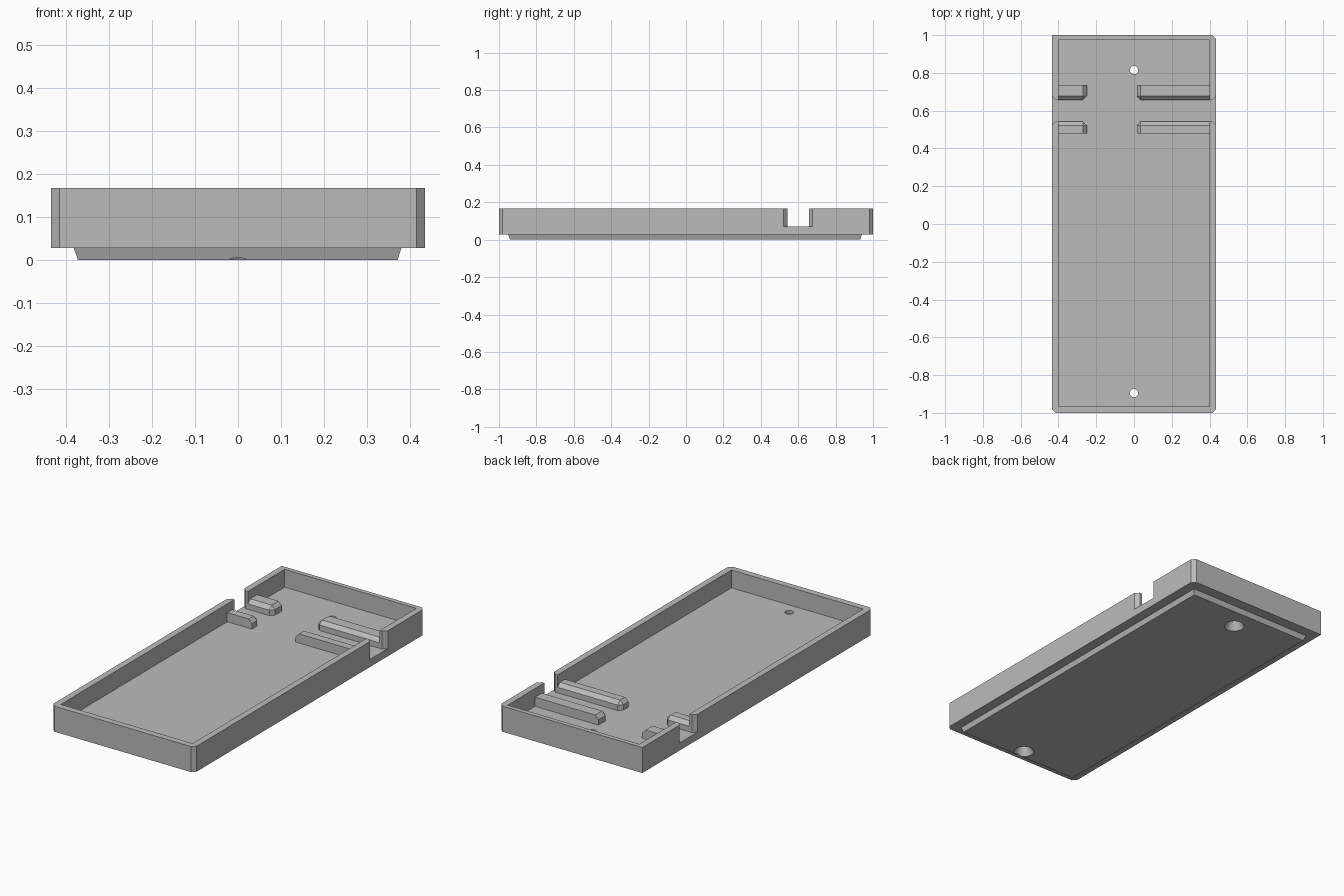
import bpy, bmesh
from math import cos, sin, tau

cube = bpy.data.objects.get("Cube")
if cube:
    bpy.data.objects.remove(cube, do_unlink=True)

# One plain grey for everything
grey = bpy.data.materials.new("plain grey")
grey.use_nodes = True
colour = (0.5, 0.5, 0.5, 1)
grey.diffuse_color = colour
grey.node_tree.nodes["Principled BSDF"].inputs["Base Color"].default_value = colour


def loft(name, sections):
    """Closed solid through matching (outline, height) sections."""
    bm = bmesh.new()
    rings = [[bm.verts.new((x, y, z)) for x, y in outline] for outline, z in sections]
    bm.faces.new(rings[0])
    bm.faces.new(rings[-1])
    n = len(rings[0])
    for low, high in zip(rings, rings[1:]):
        for i in range(n):
            j = (i + 1) % n
            bm.faces.new((low[i], low[j], high[j], high[i]))
    bmesh.ops.remove_doubles(bm, verts=bm.verts, dist=0.0001)
    bmesh.ops.recalc_face_normals(bm, faces=bm.faces)
    mesh = bpy.data.meshes.new(name)
    bm.to_mesh(mesh)
    bm.free()
    mesh.materials.append(grey)
    obj = bpy.data.objects.new(name, mesh)
    bpy.context.collection.objects.link(obj)
    return obj


def rect(x0, x1, y0, y1):
    return [(x0, y0), (x1, y0), (x1, y1), (x0, y1)]


def circle(cy, r, n=32):
    return [(r * cos(tau * i / n), cy + r * sin(tau * i / n)) for i in range(n)]


def combine(target, tool, operation):
    """Apply a boolean and discard the tool."""
    mod = target.modifiers.new("boolean", "BOOLEAN")
    mod.operation = operation
    mod.solver = "EXACT"
    mod.object = tool
    bpy.context.view_layer.update()
    graph = bpy.context.evaluated_depsgraph_get()
    mesh = bpy.data.meshes.new_from_object(target.evaluated_get(graph))
    target.modifiers.clear()
    target.data = mesh
    bpy.data.objects.remove(tool, do_unlink=True)


W, L, C = 0.435, 1.0, 0.02             # half width, half length, chamfer
LEDGE, FLOOR, RIM, RIB = 0.028, 0.07, 0.168, 0.12
GAP_FRONT, GAP_BACK = 0.542, 0.657     # sides of the cross slot

# Tray body: three chamfered corners, one square
outline = [(-W, C - L), (C - W, -L), (W - C, -L), (W, C - L),
           (W, L - C), (W - C, L), (-W, L)]
tray = loft("tray", [(outline, LEDGE), (outline, RIM)])

# Tapered foot plate, sunk into the body for a clean union
foot_top = rect(-0.382, 0.38, -0.951, 0.941)
foot = loft("foot_plate", [(rect(-0.372, 0.371, -0.941, 0.931), 0),
                           (foot_top, LEDGE), (foot_top, 0.05)])
combine(tray, foot, "UNION")

# Cavity
cavity = rect(-0.4, 0.4, -0.965, 0.975)
combine(tray, loft("cavity_cutter", [(cavity, FLOOR), (cavity, 0.3)]), "DIFFERENCE")

# Slot through each side wall, flared at the outer face
for s in (-1, 1):
    slot = [(s * x, y) for x, y in (
        (0.38, GAP_FRONT), (W - C, GAP_FRONT), (W, GAP_FRONT - C), (0.5, GAP_FRONT - C),
        (0.5, GAP_BACK + C), (W, GAP_BACK + C), (W - C, GAP_BACK), (0.38, GAP_BACK))]
    combine(tray, loft("slot_cutter", [(slot, FLOOR), (slot, 0.3)]), "DIFFERENCE")

# Countersunk screw holes
for y in (-0.895, 0.815):
    hole = loft("hole_cutter", [(circle(y, 0.057), -0.01), (circle(y, 0.022), 0.055),
                                (circle(y, 0.022), 0.2)])
    combine(tray, hole, "DIFFERENCE")


def rib(name, outer, inner, far, gap):
    """Guide rib, chamfered on the slot side and at its inner end."""
    dx = C if outer > inner else -C
    dy = C if far > gap else -C
    base = [(outer, far), (outer, gap), (inner + dx, gap), (inner, gap + dy), (inner, far)]
    corner = (inner + dx, gap + dy)
    top = [(outer, far), (outer, gap + dy), corner, corner, (inner + dx, far)]
    loft(name, [(base, FLOOR), (base, RIB - C), (top, RIB)])


# Two ribs on each side of the tray, facing across the slot
for side, outer, inner in (("left", 0.4, 0.015), ("right", -0.4, -0.25)):
    rib("front_rib_" + side, outer, inner, 0.478, GAP_FRONT)
    rib("back_rib_" + side, outer, inner, 0.737, GAP_BACK)
